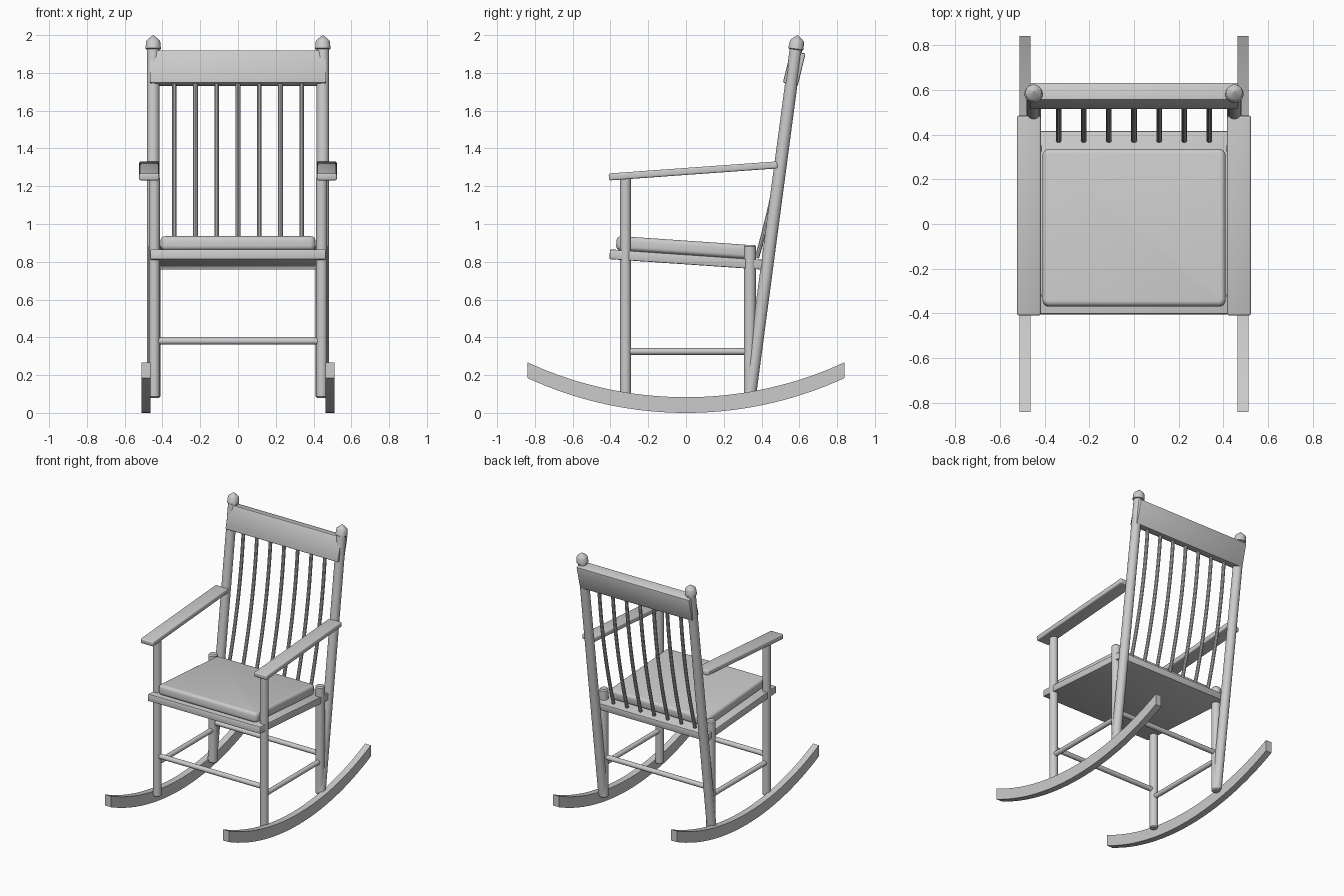
import bpy, bmesh, math
from mathutils import Vector, Matrix

if "Cube" in bpy.data.objects:
    bpy.data.objects.remove(bpy.data.objects["Cube"])


def finish(name, bm, bevel=0, segments=2):
    bmesh.ops.recalc_face_normals(bm, faces=bm.faces)
    me = bpy.data.meshes.new(name)
    bm.to_mesh(me)
    bm.free()
    ob = bpy.data.objects.new(name, me)
    bpy.context.collection.objects.link(ob)
    bpy.ops.object.select_all(action='DESELECT')
    ob.select_set(True)
    bpy.context.view_layer.objects.active = ob
    if bevel:
        m = ob.modifiers.new("bevel", 'BEVEL')
        m.width, m.segments = bevel, segments
        bpy.ops.object.modifier_apply(modifier=m.name)
    bpy.ops.object.shade_smooth_by_angle(angle=math.radians(35))
    return ob


def box(name, centre, size, tilt=0, bevel=0.008, segments=2, corner=0):
    """Board tilted (degrees) about the x axis; corner rounds its plan outline."""
    bm = bmesh.new()
    bmesh.ops.create_cube(bm, size=1, matrix=Matrix.Diagonal((*size, 1)))
    if corner:
        edges = [e for e in bm.edges
                 if abs(e.verts[0].co.z - e.verts[1].co.z) > size[2] / 2]
        bmesh.ops.bevel(bm, geom=edges, offset=corner, segments=4,
                        affect='EDGES', profile=0.5)
    bm.transform(Matrix.Translation(centre) @ Matrix.Rotation(math.radians(tilt), 4, 'X'))
    return finish(name, bm, bevel, segments)


def turned(name, base, axis, profile, sides=24):
    """Lathe a list of (distance along axis, radius) rings."""
    bm = bmesh.new()
    rings = [[bm.verts.new((r * math.cos(a), r * math.sin(a), t))
              for a in (2 * math.pi * i / sides for i in range(sides))]
             for t, r in profile]
    for lo, hi in zip(rings, rings[1:]):
        for i in range(sides):
            j = (i + 1) % sides
            bm.faces.new((lo[i], lo[j], hi[j], hi[i]))
    bm.faces.new(rings[0][::-1])
    bm.faces.new(rings[-1])
    rot = Vector(axis).to_track_quat('Z', 'Y').to_matrix().to_4x4()
    bm.transform(Matrix.Translation(base) @ rot)
    return finish(name, bm)


def rod(name, a, b, r, chamfer=0.006):
    a, b = Vector(a), Vector(b)
    n = (b - a).length
    return turned(name, a, b - a, [(0, r - chamfer), (chamfer, r),
                                   (n - chamfer, r), (n, r - chamfer)])


def rocker(name, x):
    # constant vertical depth swept along a circular arc
    bm = bmesh.new()
    R, half, n = 2.0, 0.84, 32
    rows = []
    for i in range(n + 1):
        y = -half + 2 * half * i / n
        z = R - math.sqrt(R * R - y * y)
        top = z + 0.083
        rows.append([bm.verts.new(c) for c in (
            (x - 0.024, y, z), (x + 0.024, y, z), (x + 0.024, y, top), (x - 0.024, y, top))])
    for p, q in zip(rows, rows[1:]):
        for k in range(4):
            m = (k + 1) % 4
            bm.faces.new((p[k], p[m], q[m], q[k]))
    bm.faces.new(rows[0])
    bm.faces.new(rows[-1])
    finish(name, bm)


def spindle(name, x):
    # slender rod bowed backwards
    cu = bpy.data.curves.new(name, 'CURVE')
    cu.dimensions = '3D'
    cu.bevel_depth, cu.bevel_resolution = 0.0125, 3
    cu.use_fill_caps = True
    sp = cu.splines.new('POLY')
    p0, p1, p2 = Vector((x, 0.375, 0.82)), Vector((x, 0.515, 1.30)), Vector((x, 0.55, 1.80))
    n = 14
    sp.points.add(n)
    for i in range(n + 1):
        t = i / n
        p = p0 * (1 - t) ** 2 + p1 * 2 * t * (1 - t) + p2 * t * t
        sp.points[i].co = (*p, 1)
    tmp = bpy.data.objects.new(name, cu)
    bpy.context.collection.objects.link(tmp)
    bm = bmesh.new()
    bm.from_mesh(tmp.to_mesh())
    bpy.data.objects.remove(tmp)
    finish(name, bm)


# Seat and cushion, leaning back
TILT = -3.9
box("seat", (0, 0.005, 0.812), (0.93, 0.82, 0.052), TILT, 0.006)
box("cushion", (0, -0.017, 0.876), (0.82, 0.705, 0.074), TILT, 0.022, 4, 0.03)

# Parts repeated on each side
post_foot, post_top = Vector((0, 0.338, 0.09)), Vector((0, 0.583, 1.935))
lean = (post_top - post_foot).normalized()
for side, s in (("left", -1), ("right", 1)):
    off = Vector((s * 0.449, 0, 0))
    rocker("rocker_" + side, s * 0.488)
    rod("front_leg_" + side, (s * 0.443, -0.32, 0.08), (s * 0.443, -0.32, 1.25), 0.029)
    rod("rear_leg_" + side, (s * 0.443, 0.338, 0.08), (s * 0.443, 0.338, 0.89), 0.032, 0.008)
    rod("back_post_" + side, post_foot + off, post_top + off, 0.033)
    turned("finial_" + side, post_top + off - lean * 0.012, lean,
           [(0, 0.034), (0.004, 0.041), (0.046, 0.037), (0.053, 0.031),
            (0.072, 0.008), (0.077, 0.001)])
    box("arm_" + side, (s * 0.47, 0.038, 1.281), (0.106, 0.895, 0.037), 4.1, 0.009, 3)
    rod("side_stretcher_" + side, (s * 0.443, -0.32, 0.325), (s * 0.443, 0.338, 0.325), 0.018)

# Front and rear stretchers
rod("front_stretcher", (-0.443, -0.32, 0.38), (0.443, -0.32, 0.38), 0.018)
rod("rear_stretcher", (-0.443, 0.338, 0.38), (0.443, 0.338, 0.38), 0.018)

# Back: crest rail and seven spindles
box("crest_rail", (0, 0.573, 1.825), (0.934, 0.08, 0.178), -14, 0.008)
for i in range(7):
    spindle(f"spindle_{i + 1}", (i - 3) * 0.1125)
